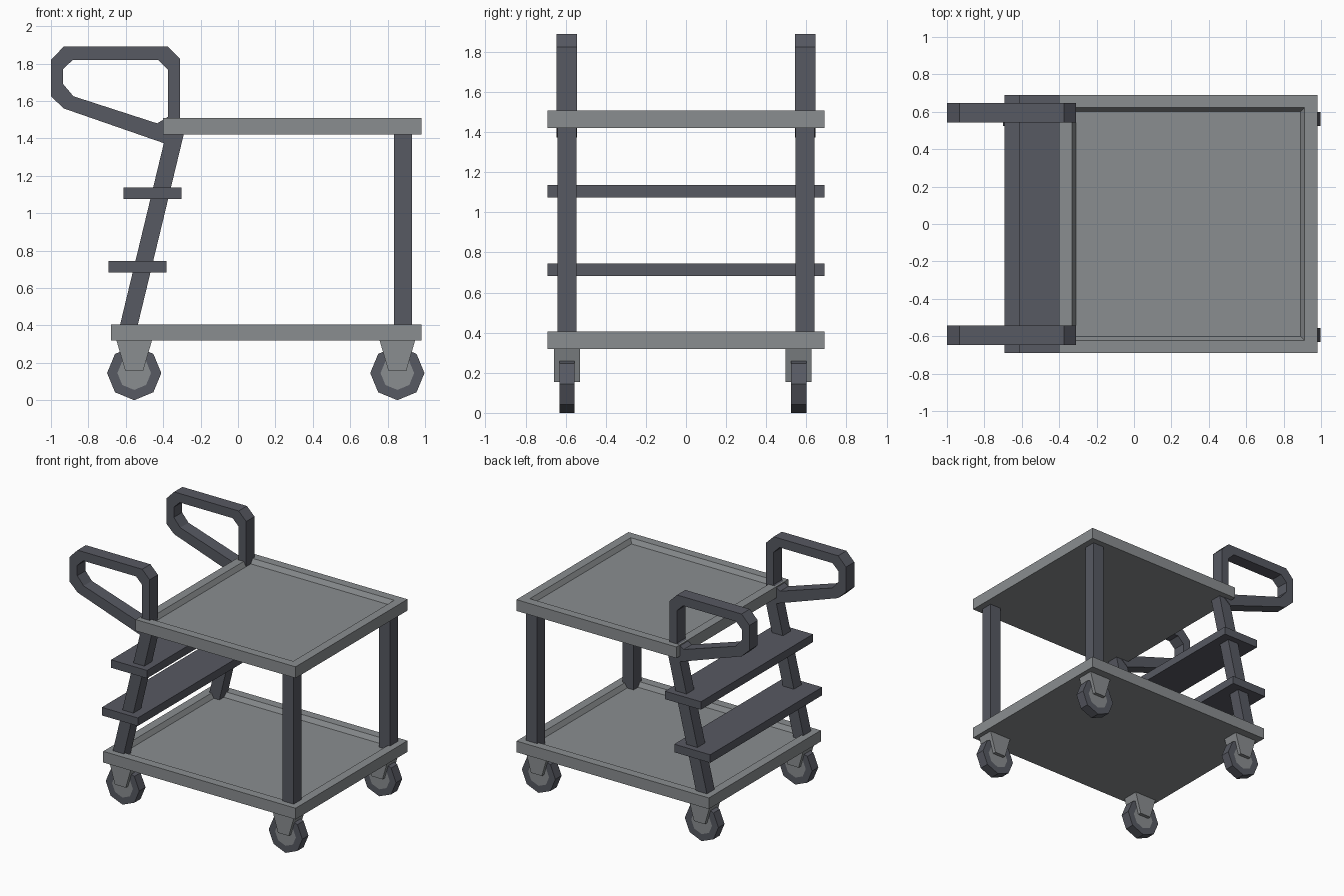
import bpy, bmesh, math
from mathutils import Vector

if "Cube" in bpy.data.objects:
    bpy.data.objects.remove(bpy.data.objects["Cube"])


def make_mat(name, col):
    m = bpy.data.materials.new(name)
    m.diffuse_color = (*col, 1)
    m.use_nodes = True
    m.node_tree.nodes["Principled BSDF"].inputs["Base Color"].default_value = m.diffuse_color
    return m


LIGHT = make_mat("light grey metal", (0.255, 0.27, 0.28))
DARK = make_mat("dark grey metal", (0.095, 0.10, 0.122))


def finish(bm, name, *mats):
    bmesh.ops.recalc_face_normals(bm, faces=bm.faces)
    me = bpy.data.meshes.new(name)
    bm.to_mesh(me)
    bm.free()
    for m in mats:
        me.materials.append(m)
    ob = bpy.data.objects.new(name, me)
    bpy.context.collection.objects.link(ob)
    return ob


def prism(name, pts, y0, y1, mat):
    """Extrude an xz outline from y0 to y1."""
    bm = bmesh.new()
    f = bm.faces.new([bm.verts.new((x, y0, z)) for x, z in pts])
    ext = bmesh.ops.extrude_face_region(bm, geom=[f])
    vs = [v for v in ext["geom"] if isinstance(v, bmesh.types.BMVert)]
    bmesh.ops.translate(bm, verts=vs, vec=(0, y1 - y0, 0))
    return finish(bm, name, mat)


def box(name, x0, x1, y0, y1, z0, z1, mat):
    return prism(name, [(x0, z0), (x1, z0), (x1, z1), (x0, z1)], y0, y1, mat)


def shelf(name, x0, x1, z0, z1):
    """Slab with a sloped-edge recess in its top."""
    ob = box(name, x0, x1, -0.69, 0.69, z0, z1, LIGHT)
    bm = bmesh.new()
    bm.from_mesh(ob.data)
    bm.faces.ensure_lookup_table()
    top = max(bm.faces, key=lambda f: f.calc_center_median().z)
    bmesh.ops.inset_region(bm, faces=[top], thickness=0.096)
    bmesh.ops.inset_region(bm, faces=[top], thickness=0.03, depth=-0.035)
    bm.to_mesh(ob.data)
    bm.free()


def handle(name, y0, y1):
    """Closed loop grip: matching outer and inner outlines bridged on all sides."""
    outer = [(-1, 1.82), (-0.932, 1.89), (-0.375, 1.89), (-0.31, 1.825),
             (-0.31, 1.44), (-0.393, 1.373), (-0.932, 1.56), (-1, 1.625)]
    inner = [(-0.935, 1.77), (-0.883, 1.82), (-0.427, 1.82), (-0.375, 1.768),
             (-0.375, 1.515), (-0.432, 1.48), (-0.88, 1.625), (-0.935, 1.69)]
    bm = bmesh.new()
    rings = [[bm.verts.new((x, y, z)) for x, z in pts]
             for pts, y in ((outer, y0), (outer, y1), (inner, y1), (inner, y0))]
    for a in range(4):
        r, s = rings[a], rings[(a + 1) % 4]
        for i in range(8):
            j = (i + 1) % 8
            bm.faces.new((r[i], r[j], s[j], s[i]))
    finish(bm, name, DARK)


def caster(label, cx, cy):
    # tapered fork
    prism(label + "_fork", [(cx - 0.098, 0.33), (cx + 0.098, 0.33),
                            (cx + 0.047, 0.155), (cx - 0.047, 0.155)],
          cy - 0.065, cy + 0.065, LIGHT)
    # eight-sided wheel with inset hub faces
    pts = [(cx + 0.145 * math.cos(i * math.pi / 4),
            0.145 + 0.145 * math.sin(i * math.pi / 4)) for i in range(8)]
    ob = prism(label + "_wheel", pts, cy - 0.038, cy + 0.038, DARK)
    ob.data.materials.append(LIGHT)
    bm = bmesh.new()
    bm.from_mesh(ob.data)
    sides = [f for f in bm.faces if len(f.verts) == 8]
    bmesh.ops.inset_individual(bm, faces=sides, thickness=0.055)
    for f in sides:
        f.material_index = 1
    bm.to_mesh(ob.data)
    bm.free()


# shelves
shelf("lower_shelf", -0.68, 0.98, 0.318, 0.405)
shelf("upper_shelf", -0.40, 0.98, 1.42, 1.508)

# posts and handles on both sides
for side, s in (("front", -1), ("back", 1)):
    ya, yb = sorted((s * 0.547, s * 0.642))
    box(side + "_post", 0.835, 0.93, ya, yb, 0.36, 1.43, DARK)
    prism(side + "_slanted_post", [(-0.641, 0.36), (-0.546, 0.36),
                                   (-0.288, 1.43), (-0.383, 1.43)], ya, yb, DARK)
    handle(side + "_handle", *sorted((s * 0.544, s * 0.646)))

# steps
box("lower_step", -0.692, -0.382, -0.69, 0.69, 0.682, 0.745, DARK)
box("upper_step", -0.612, -0.302, -0.69, 0.69, 1.075, 1.137, DARK)

# casters
for end, cx in (("left", -0.555), ("right", 0.852)):
    for side, cy in (("front", -0.593), ("back", 0.562)):
        caster(f"{side}_{end}_caster", cx, cy)
